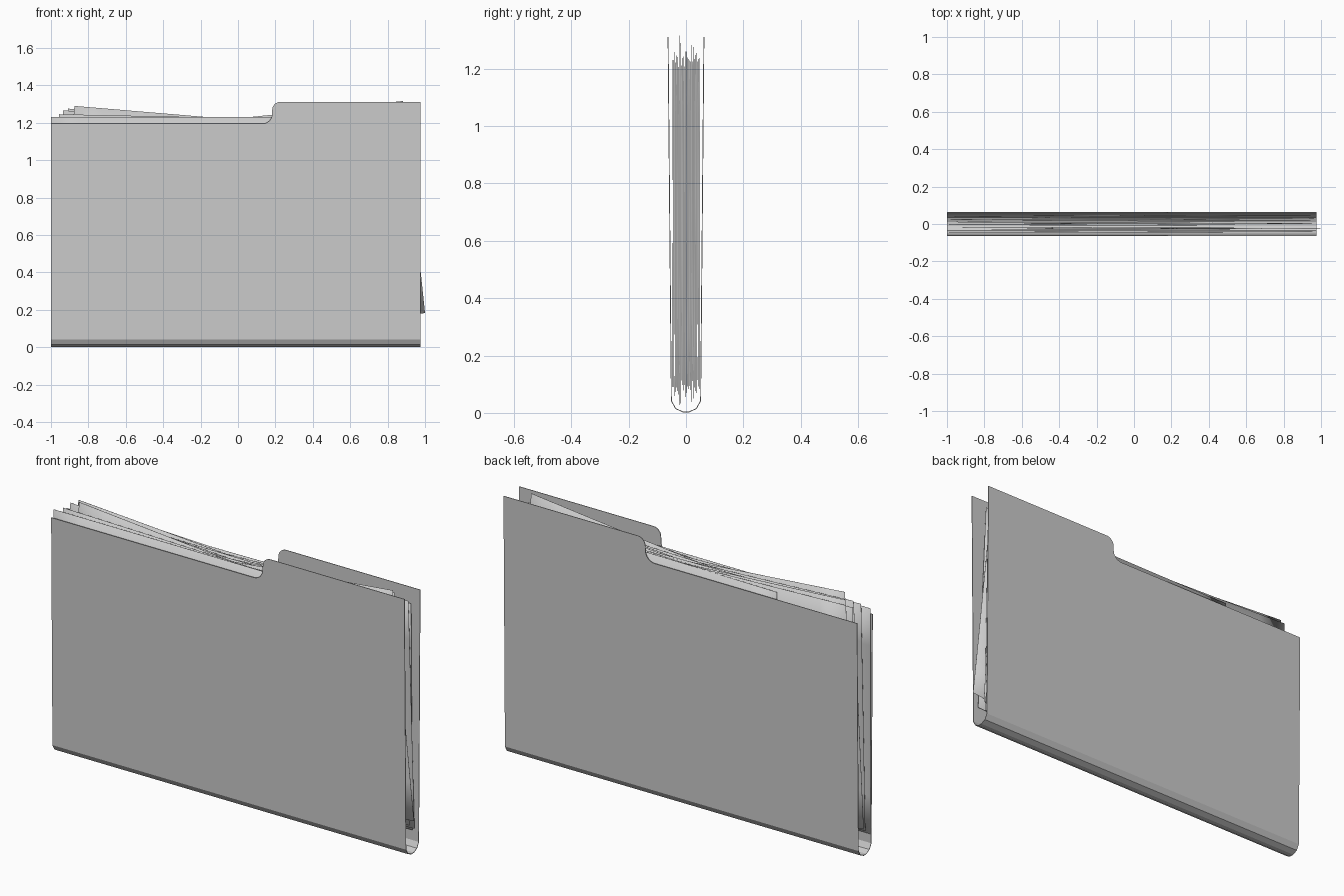
import bpy, bmesh, random
from math import sin, cos, radians, pi
from mathutils import Vector

if "Cube" in bpy.data.objects:
    bpy.data.objects.remove(bpy.data.objects["Cube"])

random.seed(4)


def make_object(name, bm, thickness):
    bmesh.ops.recalc_face_normals(bm, faces=bm.faces)
    mesh = bpy.data.meshes.new(name)
    bm.to_mesh(mesh)
    bm.free()
    ob = bpy.data.objects.new(name, mesh)
    bpy.context.collection.objects.link(ob)
    mod = ob.modifiers.new("thickness", "SOLIDIFY")
    mod.thickness = thickness
    mod.offset = 0
    return ob


def arc(cx, cz, r, a0, a1, n=6):
    return [(cx + r * cos(radians(a0 + (a1 - a0) * i / n)),
             cz + r * sin(radians(a0 + (a1 - a0) * i / n))) for i in range(n + 1)]


# folder: two tabbed covers joined by a creased bottom fold
X0, X1 = -1.0, 0.975
top_edge = ([(X0, 1.195)] + arc(0.132, 1.245, 0.05, -90, 0)
            + arc(0.225, 1.269, 0.042, 180, 90) + [(X1, 1.311)])
bm = bmesh.new()
half = [(-0.051, 0.042), (-0.036, 0.015), (-0.010, 0.003)]
fold = half + [(-y, z) for y, z in reversed(half)]
rows = [(bm.verts.new((X0, y, z)), bm.verts.new((X1, y, z))) for y, z in fold]
for a, b in zip(rows, rows[1:]):
    bm.faces.new((a[0], a[1], b[1], b[0]))
for side, row in ((-1, rows[0]), (1, rows[-1])):
    top = [bm.verts.new((x, side * (0.051 + 0.0115 * (z - 0.042) / 1.27), z))
           for x, z in top_edge]
    bm.faces.new([row[1], row[0]] + top)
make_object("folder", bm, 0.003)


# loose sheets: slightly waved, shifted left or right and tilted
W, H = 1.475, 1.14


def sheet(name, y, cx, cz, tilt):
    bm = bmesh.new()
    nx, nz = 10, 6
    phase, amp = random.uniform(0, 2 * pi), random.uniform(0.0008, 0.002)
    t = radians(tilt)
    grid = []
    for j in range(nz + 1):
        line = []
        for i in range(nx + 1):
            u, v = W * (i / nx - 0.5), H * (j / nz - 0.5)
            wave = amp * sin(3 * u + 2 * v + phase)
            line.append(bm.verts.new((cx + u * cos(t) - v * sin(t), y + wave,
                                      cz + u * sin(t) + v * cos(t))))
        grid.append(line)
    for j in range(nz):
        for i in range(nx):
            bm.faces.new((grid[j][i], grid[j][i + 1],
                          grid[j + 1][i + 1], grid[j + 1][i]))
    ob = make_object(name, bm, 0.001)
    for p in ob.data.polygons:
        p.use_smooth = True


# (side, tilt in degrees, inset from the folder's end), front to back
layout = [(-1, 0.0, 0.0), (1, 2.5, 0.02), (-1, -1.2, 0.02), (1, 6.0, -0.025),
          (-1, -4.8, 0.03), (1, 1.0, 0.04), (-1, -2.8, 0.01), (1, 3.6, 0.02),
          (-1, -0.6, 0.05), (1, 4.2, 0.03), (-1, -3.6, 0.02), (1, 1.8, 0.01),
          (-1, -2.0, 0.04), (1, 0.5, 0.03)]
for k, (side, tilt, inset) in enumerate(layout):
    a = radians(abs(tilt))
    hx = (W * cos(a) + H * sin(a)) / 2
    end = X1 if side > 0 else X0
    y = -0.045 + 0.09 * k / (len(layout) - 1)
    sheet("paper_sheet_%02d" % (k + 1), y, end - side * (hx + inset),
          0.66 + 0.012 * (tilt == 6.0), tilt)
